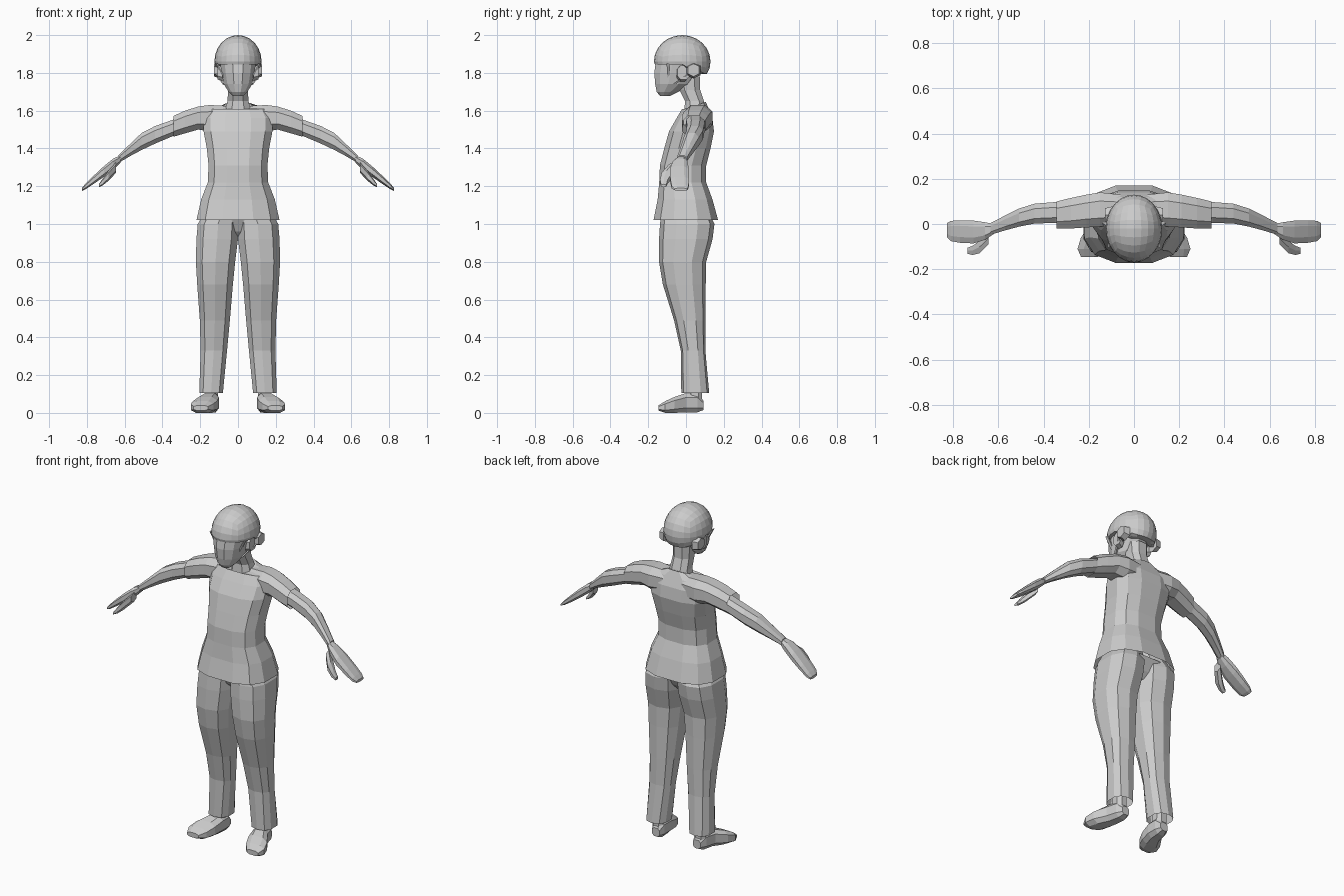
import bpy, bmesh, math
from mathutils import Vector


def sgn_pow(v, p):
    return math.copysign(abs(v) ** p, v)


def finish(name, bm, mirror=False):
    bmesh.ops.recalc_face_normals(bm, faces=bm.faces)
    me = bpy.data.meshes.new(name)
    bm.to_mesh(me)
    bm.free()
    ob = bpy.data.objects.new(name, me)
    bpy.context.collection.objects.link(ob)
    if mirror:
        ob.modifiers.new("mirror", 'MIRROR').use_mirror_merge = False
    return ob


def loft(name, axis, rings, n=8, power=0.8, caps=(True, True), mirror=False, tilt=0.0):
    """Rings along an axis: (position, a_min, a_max, b_min, b_max), a/b = the other two axes in order."""
    bm = bmesh.new()
    loops = []
    for pos, a0, a1, b0, b1 in rings:
        loop = []
        for i in range(n):
            t = 2 * math.pi * (i + 0.5) / n
            k = math.cos(math.pi / n) ** power      # ring fills its bounds
            a = (a0 + a1) / 2 + (a1 - a0) / 2 * sgn_pow(math.cos(t), power) / k
            b = (b0 + b1) / 2 + (b1 - b0) / 2 * sgn_pow(math.sin(t), power) / k
            co = {'x': (pos, a, b), 'y': (a, pos, b), 'z': (a, b, pos)}[axis]
            loop.append(bm.verts.new(co))
        loops.append(loop)
    if tilt:                                        # lean the last ring, back edge up
        for v in loops[-1]:
            v.co.z += (v.co.y - 0.05) * tilt
    for lo, hi in zip(loops, loops[1:]):
        for i in range(n):
            j = (i + 1) % n
            bm.faces.new((lo[i], lo[j], hi[j], hi[i]))
    if caps[0]:
        bm.faces.new(loops[0])
    if caps[1]:
        bm.faces.new(loops[-1])
    return finish(name, bm, mirror)


def strip(name, p, q, width, thick):
    """Thin mirrored bar from p to q."""
    bm = bmesh.new()
    bmesh.ops.create_cube(bm, size=1)
    p, q = Vector(p), Vector(q)
    for v in bm.verts:
        base = q if v.co.z > 0 else p
        v.co = base + Vector((v.co.x * thick, v.co.y * width, 0))
    return finish(name, bm, True)


# shirt body, open at the hem
loft("shirt_body", 'z', [
    (1.02, -.22, .22, -.172, .17),
    (1.13, -.195, .195, -.15, .14),
    (1.22, -.16, .16, -.142, .107),
    (1.31, -.156, .156, -.138, .107),
    (1.40, -.165, .165, -.115, .13),
    (1.49, -.182, .182, -.09, .148),
    (1.56, -.185, .185, -.05, .14),
    (1.61, -.16, .16, -.02, .12),
    (1.625, -.07, .07, -.01, .105)],
    n=12, power=0.75, caps=(False, True), tilt=0.4)

# sleeves, open at the cuff
loft("sleeve", 'x', [
    (.06, .0, .13, 1.50, 1.625),
    (.15, -.012, .14, 1.49, 1.63),
    (.21, -.015, .13, 1.50, 1.622),
    (.28, -.02, .115, 1.48, 1.60),
    (.342, -.02, .10, 1.462, 1.572)],
    caps=(False, False), mirror=True)

# bare arms
loft("arm", 'x', [
    (.26, .0, .10, 1.495, 1.575),
    (.35, .005, .097, 1.463, 1.55),
    (.44, .002, .09, 1.425, 1.518),
    (.51, -.012, .068, 1.392, 1.482),
    (.57, -.028, .038, 1.36, 1.425),
    (.635, -.048, .004, 1.322, 1.362)],
    mirror=True)

# mitten hands and thumbs
loft("hand", 'x', [
    (.622, -.045, .0, 1.325, 1.363),
    (.66, -.07, .008, 1.288, 1.347),
    (.71, -.086, .015, 1.25, 1.306),
    (.77, -.083, .016, 1.208, 1.25),
    (.81, -.076, .014, 1.182, 1.21),
    (.827, -.06, .005, 1.175, 1.19)],
    mirror=True)
loft("thumb", 'x', [
    (.645, -.09, -.04, 1.275, 1.325),
    (.685, -.13, -.075, 1.232, 1.28),
    (.715, -.137, -.097, 1.207, 1.24),
    (.737, -.132, -.105, 1.195, 1.21)],
    n=6, mirror=True)

# trousers, open at the ankles
loft("trouser_leg", 'z', [
    (1.10, -.01, .155, -.12, .10),
    (1.00, -.003, .213, -.132, .145),
    (.92, .0, .22, -.137, .135),
    (.80, .015, .223, -.138, .102),
    (.68, .027, .216, -.118, .10),
    (.49, .043, .202, -.06, .10),
    (.33, .058, .198, -.025, .10),
    (.105, .08, .205, -.022, .12)],
    n=10, caps=(True, False), mirror=True)
loft("trouser_seat", 'z', [
    (.925, -.012, .012, -.05, .07),
    (.96, -.06, .06, -.085, .10),
    (1.03, -.15, .15, -.12, .135)])

# ankles and shoes
loft("ankle", 'z', [
    (.05, .105, .175, .005, .085),
    (.20, .11, .175, .01, .085)], mirror=True)
loft("shoe", 'y', [
    (.092, .112, .16, .015, .065),
    (.06, .10, .178, .003, .105),
    (.0, .10, .195, .003, .105),
    (-.06, .11, .235, .0, .085),
    (-.11, .13, .25, .0, .062),
    (-.145, .16, .235, .012, .04)],
    power=0.7, mirror=True)

# neck leaning forward
loft("neck", 'z', [
    (1.59, -.07, .07, -.01, .11),
    (1.65, -.056, .056, -.005, .095),
    (1.71, -.052, .052, -.035, .075),
    (1.78, -.055, .055, -.05, .075)])

# head with narrow chin
loft("head", 'z', [
    (1.678, -.028, .028, -.138, -.085),
    (1.70, -.05, .05, -.155, -.04),
    (1.74, -.075, .075, -.163, .03),
    (1.80, -.088, .088, -.168, .075),
    (1.86, -.095, .095, -.16, .09)],
    n=12, power=0.95)

# helmet: cube sphere trimmed to a rim that dips at the back
bm = bmesh.new()
bmesh.ops.create_cube(bm, size=2)
bmesh.ops.subdivide_edges(bm, edges=bm.edges, cuts=5, use_grid_fill=True)
for v in bm.verts:
    d = Vector([math.tan(c * math.pi / 4) for c in v.co]).normalized()
    v.co = Vector((d.x * .125, d.y * .15 - .02, d.z * .14 + 1.86))
    rim = 1.845 - .05 * min(1, max(0, (v.co.y + .02) / .06))
    v.co.z = max(v.co.z, rim)
finish("helmet", bm)

# ears, side pads and chin straps
loft("ear", 'x', [
    (.08, -.05, .01, 1.755, 1.835),
    (.108, -.045, .02, 1.765, 1.84)], mirror=True)
loft("helmet_side_pad", 'x', [
    (.095, .0, .078, 1.775, 1.85),
    (.128, .01, .07, 1.785, 1.845)], n=6, mirror=True)
strip("front_strap", (.03, -.085, 1.69), (.112, -.095, 1.85), .016, .008)
strip("rear_strap", (.075, -.07, 1.735), (.118, .02, 1.80), .016, .008)
